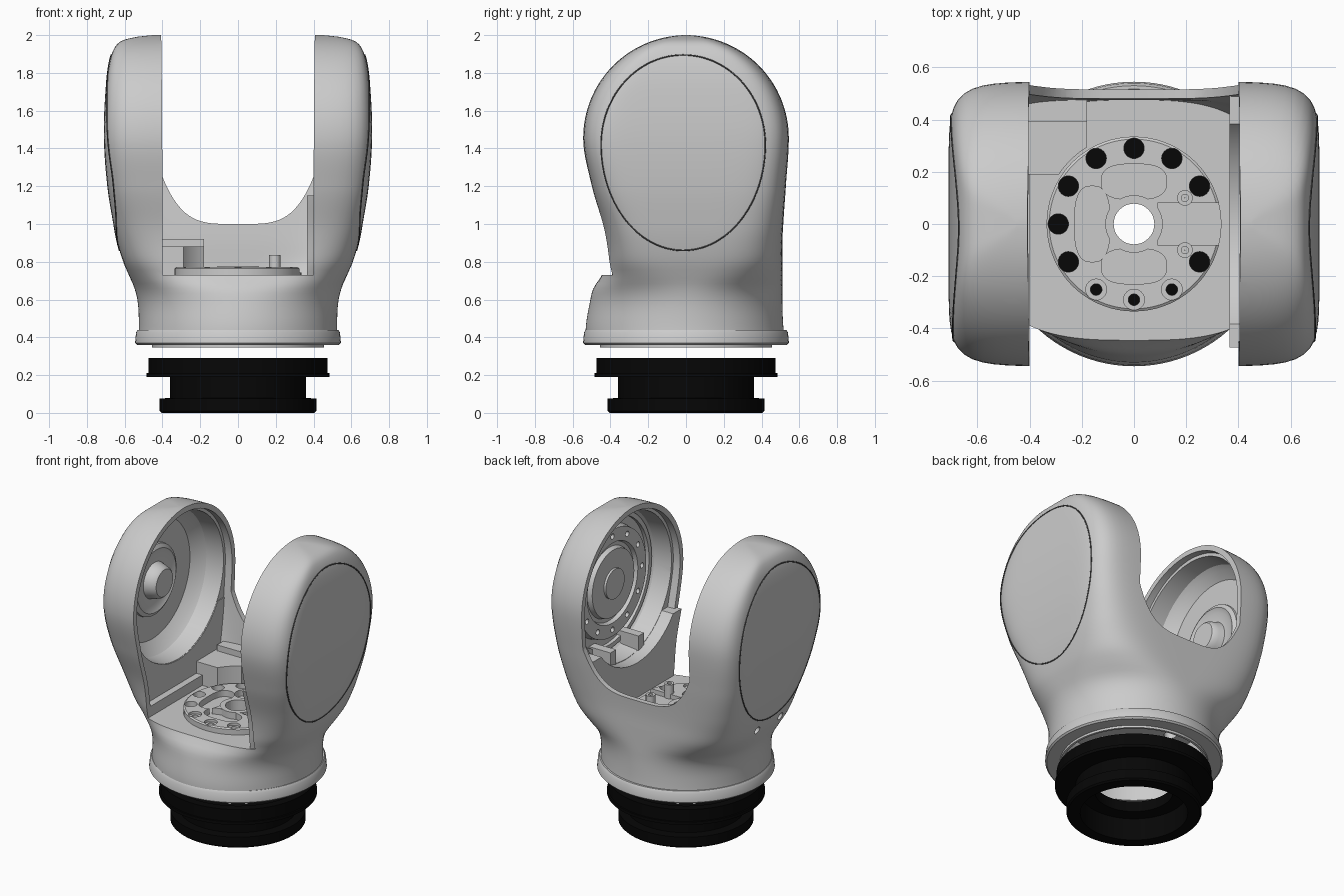
import bpy, bmesh
from math import sin, cos, pi, sqrt

if "Cube" in bpy.data.objects:
    bpy.data.objects.remove(bpy.data.objects["Cube"])

TAU = 2 * pi
PIVOT = 1.455          # height of the tilt axis
# z, half width x, front depth, back depth, squareness
ROWS = [(.36, .53, .53, .525, 2), (.46, .525, .53, .515, 2), (.58, .53, .51, .51, 2.05),
        (.66, .548, .49, .51, 2.3), (.73, .578, .445, .51, 3.0), (.8, .608, .43, .51, 3.8),
        (.9, .638, .43, .51, 4.6), (1.0, .66, .445, .515, 5.4), (1.2, .692, .5, .53, 6.8),
        (1.455, .71, .545, .545, 8), (1.7, .702, 0, 0, 8), (1.85, .682, 0, 0, 7.5),
        (1.93, .655, 0, 0, 7), (1.97, .615, 0, 0, 6), (1.99, .54, 0, 0, 6), (2.0, .45, 0, 0, 6)]


def slope(i, k):
    a, b = ROWS[max(i - 1, 0)], ROWS[min(i + 1, len(ROWS) - 1)]
    return (b[k] - a[k]) / (b[0] - a[0])


def value(z, k):
    """Smoothly interpolate column k of the section table."""
    i = 0
    while i < len(ROWS) - 2 and z > ROWS[i + 1][0]:
        i += 1
    a, b = ROWS[i], ROWS[i + 1]
    h = b[0] - a[0]
    t = min(max((z - a[0]) / h, 0), 1)
    ma, mb = slope(i, k), slope(i + 1, k)
    if k in (2, 3) and b[0] == PIVOT:
        mb = 0
    return ((2*t**3 - 3*t*t + 1) * a[k] + (t**3 - 2*t*t + t) * h * ma
            + (3*t*t - 2*t**3) * b[k] + (t**3 - t*t) * h * mb)


def depth(z, k, off=0):
    if z > PIVOT:
        return max(sqrt(max((.545 - off)**2 - (z - PIVOT)**2, 0)), .015)
    return value(z, k) - off


def finish(bm, name, colour=None):
    bmesh.ops.remove_doubles(bm, verts=bm.verts, dist=1e-5)
    bmesh.ops.recalc_face_normals(bm, faces=bm.faces)
    me = bpy.data.meshes.new(name)
    bm.to_mesh(me)
    bm.free()
    ob = bpy.data.objects.new(name, me)
    bpy.context.collection.objects.link(ob)
    if colour:
        me.materials.append(colour)
    return ob


def loft(name, rings, closed=False, caps=True, colour=None):
    bm = bmesh.new()
    vs = [[bm.verts.new(p) for p in r] for r in rings]
    n = len(vs[0])
    for i in range(len(vs) if closed else len(vs) - 1):
        a, b = vs[i], vs[(i + 1) % len(vs)]
        for j in range(n):
            bm.faces.new((a[j], a[(j + 1) % n], b[(j + 1) % n], b[j]))
    if caps and not closed:
        bm.faces.new(vs[0])
        bm.faces.new(vs[-1])
    return finish(bm, name, colour)


def lathe(name, prof, along_x=False, colour=None, n=72):
    """Revolve (radius, height) points about z, or about the tilt axis."""
    rings = []
    for r, h in prof:
        ring = [(r * cos(TAU*j/n), r * sin(TAU*j/n), h) for j in range(n)]
        rings.append([(h, p[0], PIVOT + p[1]) for p in ring] if along_x else ring)
    return loft(name, rings, closed=prof[0][0] > 0, caps=False, colour=colour)


def oval(x, y, rx, ry, z0, z1, e=2, n=32):
    def pt(t, z):
        r = (abs(cos(t))**e + abs(sin(t))**e) ** (-1 / e)
        return (x + rx * r * cos(t), y + ry * r * sin(t), z)
    return loft("cutter", [[pt(TAU*j/n, z) for j in range(n)] for z in (z0, z1)])


def box(name, x0, x1, y0, y1, z0, z1):
    return loft(name, [[(x0, y0, z), (x1, y0, z), (x1, y1, z), (x0, y1, z)] for z in (z0, z1)])


def housing(name, z0, off):
    top = .545 - off
    levels = [z0 + (PIVOT - z0) * i / 44 for i in range(44)]
    levels += [PIVOT + top * sin(pi/2 * i / 26) for i in range(27)]
    rings = []
    for z in levels:
        w, n = value(z, 1) - off, value(z, 4)
        f, b = depth(z, 2, off), depth(z, 3, off)
        ring = []
        for j in range(144):
            t = TAU * j / 144
            c, s = cos(t), sin(t)
            r = (abs(c)**n + abs(s)**n) ** (-1 / n)
            ring.append((w * r * c, (b if s > 0 else f) * r * s, z))
        rings.append(ring)
    return loft(name, rings)


def boolean(ob, tool, op='DIFFERENCE', keep=False):
    m = ob.modifiers.new("cut", 'BOOLEAN')
    m.operation, m.object, m.solver = op, tool, 'EXACT'
    bpy.context.view_layer.objects.active = ob
    bpy.ops.object.modifier_apply(modifier=m.name)
    if not keep:
        bpy.data.objects.remove(tool)


black = bpy.data.materials.new("black")
black.diffuse_color = (.002, .002, .002, 1)
black.use_nodes = True
black.node_tree.nodes["Principled BSDF"].inputs["Base Color"].default_value = black.diffuse_color
dark = bpy.data.materials.new("seam")
dark.diffuse_color = (.08, .08, .08, 1)
dark.use_nodes = True
dark.node_tree.nodes["Principled BSDF"].inputs["Base Color"].default_value = dark.diffuse_color

# forked housing: hollow shell, U slot, front opening, joint dishes, open neck
fork = housing("fork_housing", .36, 0)
inner = housing("cutter", .73, .035)
boolean(inner, box("cutter", -.45, .45, -1, 1, .5, 2.5), 'INTERSECT')
boolean(fork, inner)
us = [-.4 + .8 * i / 40 for i in range(41)]
u = [(x, 1 + .25 * (abs(x) / .4)**4) for x in us] + [(.405, 1.95), (.42, 2.2), (-.42, 2.2), (-.405, 1.95)]
boolean(fork, loft("cutter", [[(x, y, z) for x, z in u] for y in (-1, 1)]))
boolean(fork, box("cutter", -.4, .4, -1, .1, .73, 1.9))
for s in (-1, 1):
    boolean(fork, lathe("cutter", [(0, .38*s), (.495, .38*s), (.475, .57*s), (.45, .60*s),
                                   (.40, .64*s), (0, .64*s)], True))
boolean(fork, oval(0, 0, .44, .44, .2, .66, n=72))
for y in (.11, -.14):
    hole = lathe("cutter", [(0, -.8), (.025, -.8), (.025, -.55), (0, -.55)], True, n=20)
    hole.location = (0, y, .81 - PIVOT)
    boolean(fork, hole)

# floor flange with its ring of holes and kidney pockets
flange = lathe("floor_flange", [(0, .70), (.335, .70), (.335, .765), (.325, .772), (0, .772)])
boolean(flange, box("cutter", .09, .5, -.08, .08, .742, 1))
tools = [oval(0, 0, .078, .078, .5, 1)]
for k in range(1, 12):
    r = .022 if k in (8, 9, 10) else .039
    a = TAU * k / 12
    tools.append(oval(.29 * cos(a), .29 * sin(a), r, r, .5, 1))
    if r < .03:
        boolean(flange, oval(.29 * cos(a), .29 * sin(a), .04, .04, .755, 1))
for t in tools:
    boolean(fork, t, keep=True)
    boolean(flange, t)
for x, y, rx, ry in ((0, .162, .125, .068), (0, -.162, .125, .068), (-.16, 0, .068, .145)):
    boolean(flange, oval(x, y, rx, ry, .715, 1, e=2.8))
lathe("centre_collar", [(.078, .73), (.11, .73), (.11, .775), (.078, .775)])
for y in (-.1, .1):
    post = lathe("flange_post", [(.014, .73), (.03, .73), (.03, .835), (.014, .835), (.014, .8),
                                 (.001, .8), (.001, .73)], n=24)
    post.location = (.195, y, 0)

# raised blocks around the floor, trimmed to stay inside the housing
shelf = box("left_shelf", -.455, -.18, .19, .49, .72, .88)
boolean(shelf, oval(0, 0, .345, .345, .6, 1.2, n=64))
panels = [box("left_panel", -.49, -.445, -.5, .5, .72, 1.2), box("right_wall", .365, .46, -.5, .5, .72, 1.15)]
for p, s in zip(panels, (-1, 1)):
    boolean(p, lathe("cutter", [(0, .3*s), (.49, .3*s), (.49, .6*s), (0, .6*s)], True))
blocks = panels + [shelf, box("left_ledge", -.45, -.4, -.5, .25, .72, .80),
                   box("left_back_step", -.43, -.18, .39, .49, .86, .92)]
blocks += [box("drive_rib", .44, .62, y - .03, y + .03, .95, 1.08) for y in (-.15, .15)]
core = housing("cutter", .6, .012)
for b in blocks:
    boolean(b, core, 'INTERSECT', keep=True)
bpy.data.objects.remove(core)

# joint hardware inside the two arms
lathe("left_bearing_hub", [(0, -.655), (.24, -.655), (.235, -.625), (.21, -.61), (.18, -.625),
                           (.12, -.625), (.11, -.59), (.10, -.56), (.09, -.55), (0, -.55)], True)
drive = lathe("right_drive_flange", [(0, .65), (.455, .65), (.455, .575), (.425, .575), (.425, .60),
                                     (.37, .60), (.36, .55), (.27, .55), (.26, .575), (.235, .575),
                                     (.225, .545), (.10, .545), (.10, .53), (0, .53)], True)
for k in range(12):
    a = TAU * k / 12
    hole = lathe("cutter", [(0, .5), (.018, .5), (.018, .59), (0, .59)], True, n=16)
    hole.location = (0, .315 * cos(a), .315 * sin(a))
    boolean(drive, hole)

# bottom rim of the housing
lathe("neck_rim", [(.44, .345), (.455, .345), (.455, .36), (.535, .36), (.545, .37), (.54, .425),
                   (.53, .44), (.44, .44)], n=96)

# black mounting ring
lathe("mounting_ring", [(.33, 0), (.405, 0), (.415, .01), (.415, .075), (.36, .08), (.36, .19),
                        (.485, .19), (.485, .21), (.475, .21), (.475, .29), (.42, .29), (.42, .22),
                        (.24, .22), (.24, .15), (.33, .15)], colour=black, n=96)

# smooth shading with crisp edges
for ob in bpy.data.objects:
    ob.select_set(True)
bpy.context.view_layer.objects.active = fork
bpy.ops.object.shade_smooth_by_angle(angle=.5)

# seam lines of the side covers, laid on the outer surface
for side, s in (("left", -1), ("right", 1)):
    cu = bpy.data.curves.new(side + "_cover_seam", 'CURVE')
    cu.dimensions, cu.bevel_depth, cu.bevel_resolution = '3D', .004, 1
    sp = cu.splines.new('POLY')
    sp.points.add(95)
    sp.use_cyclic_u = True
    for j in range(96):
        t = TAU * j / 96
        y = -.015 + .435 * cos(t)
        z = 1.42 + (.475 if sin(t) > 0 else .56) * sin(t)
        n = value(z, 4)
        x = value(z, 1) * (1 - (abs(y) / depth(z, 2 if y < 0 else 3))**n) ** (1 / n)
        sp.points[j].co = (s * x, y, z, 1)
    cu.materials.append(dark)
    bpy.context.collection.objects.link(bpy.data.objects.new(side + "_cover_seam", cu))
